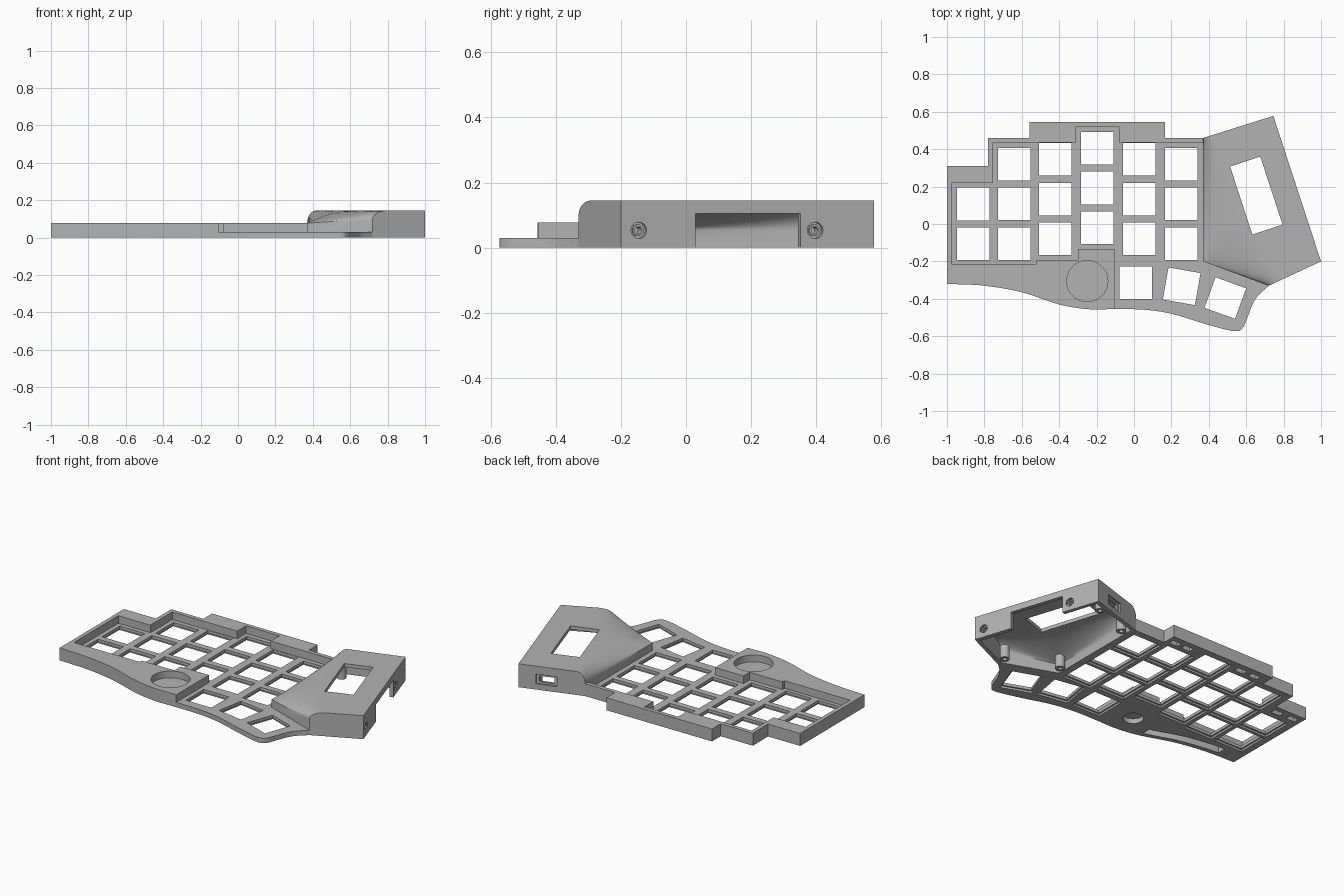
import bpy, bmesh, math
from mathutils import Vector, Matrix

cube = bpy.data.objects.get("Cube")
if cube:
    bpy.data.objects.remove(cube)

grey = bpy.data.materials.new("plain grey")
grey.use_nodes = True
COLOUR = (0.45, 0.45, 0.45, 1)
grey.diffuse_color = COLOUR
grey.node_tree.nodes["Principled BSDF"].inputs["Base Color"].default_value = COLOUR


def finish(name, bm):
    bmesh.ops.recalc_face_normals(bm, faces=bm.faces)
    mesh = bpy.data.meshes.new(name)
    bm.to_mesh(mesh)
    bm.free()
    mesh.materials.append(grey)
    obj = bpy.data.objects.new(name, mesh)
    bpy.context.collection.objects.link(obj)
    return obj


def prism(name, outline, z0, z1):
    bm = bmesh.new()
    face = bm.faces.new([bm.verts.new((x, y, z0)) for x, y in outline])
    ext = bmesh.ops.extrude_face_region(bm, geom=[face])
    bmesh.ops.translate(bm, vec=(0, 0, z1 - z0),
                        verts=[g for g in ext["geom"] if isinstance(g, bmesh.types.BMVert)])
    return finish(name, bm)


def boxes(name, places, size):
    """places: (x, y, z, turn in degrees)"""
    bm = bmesh.new()
    for x, y, z, turn in places:
        m = (Matrix.Translation((x, y, z)) @ Matrix.Rotation(math.radians(turn), 4, "Z")
             @ Matrix.Diagonal((*size, 1)))
        bmesh.ops.create_cube(bm, size=1, matrix=m)
    return finish(name, bm)


def cylinders(name, places, radius, depth, axis=(0, 0, 1)):
    bm = bmesh.new()
    turn = Vector((0, 0, 1)).rotation_difference(Vector(axis)).to_matrix().to_4x4()
    for p in places:
        bmesh.ops.create_cone(bm, cap_ends=True, segments=40, radius1=radius, radius2=radius,
                              depth=depth, matrix=Matrix.Translation(p) @ turn)
    return finish(name, bm)


def cut(targets, cutter):
    cutter.hide_render = True
    for obj in targets:
        mod = obj.modifiers.new("cut", "BOOLEAN")
        mod.operation, mod.solver, mod.object = "DIFFERENCE", "EXACT", cutter
        deps = bpy.context.evaluated_depsgraph_get()
        mesh = bpy.data.meshes.new_from_object(obj.evaluated_get(deps))
        obj.modifiers.clear()
        obj.data = mesh
    bpy.data.objects.remove(cutter)


def spline(points, steps=6):
    """Smooth path through the points."""
    p = [Vector(q) for q in points]
    p = [2 * p[0] - p[1]] + p + [2 * p[-1] - p[-2]]
    out = []
    for a, b, c, d in zip(p, p[1:], p[2:], p[3:]):
        for k in range(steps):
            t = k / steps
            out.append(0.5 * (2 * b + (c - a) * t + (2 * a - 5 * b + 4 * c - d) * t**2
                              + (3 * b - a - 3 * c + d) * t**3))
    return out + [p[-2]]


# Key plate and raised rim
front_curve = spline([(-0.105, -0.455), (-0.25, -0.455), (-0.4, -0.43), (-0.6, -0.365),
                      (-0.8, -0.33), (-1, -0.32)])
thumb_curve = spline([(0.72, -0.33), (0.65, -0.4), (0.61, -0.49), (0.585, -0.55), (0.54, -0.573),
                      (0.4, -0.54), (0.2, -0.48), (0.05, -0.458), (-0.105, -0.455)])
back = [(-1, 0.31), (-0.78, 0.31), (-0.78, 0.46), (-0.56, 0.46), (-0.56, 0.545),
        (0.165, 0.545), (0.165, 0.46), (0.37, 0.46)]
inner = [(0.37, 0.435), (-0.08, 0.435), (-0.08, 0.52), (-0.31, 0.52), (-0.31, 0.435),
         (-0.755, 0.435), (-0.755, 0.22), (-0.975, 0.22), (-0.975, -0.215),
         (-0.525, -0.215), (-0.525, -0.195), (-0.3, -0.195), (-0.3, -0.135), (-0.105, -0.135)]
plate = prism("key_plate", thumb_curve[:-1] + front_curve + back + [(0.37, -0.2)], 0, 0.03)
rim = prism("raised_rim", front_curve + back + inner, 0.03, 0.077)

# Key openings, with a wider step underneath
columns = [(-0.86, 0.107, 2), (-0.64, 0.32, 3), (-0.42, 0.345, 3),
           (-0.197, 0.405, 3), (0.027, 0.345, 3), (0.252, 0.32, 3)]
keys = [(x, top - 0.2125 * row, 0) for x, top, count in columns for row in range(count)]
keys += [(0.01, -0.313, 0), (0.255, -0.333, -10), (0.488, -0.396, -20)]
cut([plate], boxes("key_cutter", [(x, y, 0.02, a) for x, y, a in keys], (0.174, 0.174, 0.1)))
cut([plate], boxes("step_cutter", [(x, y, 0, a) for x, y, a in keys], (0.194, 0.194, 0.024)))

# Round knob recess with a hole through it
knob = (-0.25, -0.305)
cut([rim], cylinders("recess_cutter", [(*knob, 0.08)], 0.11, 0.09))
cut([plate], cylinders("knob_cutter", [(*knob, 0)], 0.058, 0.2))

# Pockets on the underside
upper_side = [(p.x, p.y + 0.085) for p in front_curve if -0.88 < p.x < -0.4]
lower_side = [(p.x, p.y + 0.03) for p in front_curve if -0.88 < p.x < -0.4]
cut([plate, rim], prism("pocket_cutter", upper_side + lower_side[::-1], -0.01, 0.06))
slots = [(-0.94, 0.262, 0, 0), (-0.83, 0.262, 0, 0), (-0.47, 0.49, 0, 0),
         (-0.37, 0.49, 0, 0), (0.02, 0.49, 0, 0), (0.11, 0.49, 0, 0)]
cut([plate, rim], boxes("slot_cutter", slots, (0.06, 0.035, 0.09)))


# Hollow housing whose flat top rolls down to the key plate
def housing_solid(name, A, F, G, D, C, bottom, low, high_low, top):
    A, F, G, D, C = (Vector(p) for p in (A, F, G, D, C))
    ridge_a, ridge_g = A.lerp(C, 0.13), G.lerp(D, 0.3)
    half, arc = 10, 10
    bm = bmesh.new()
    rows = []
    for i in range(2 * half + 1):
        s = i / (2 * half)
        foot = A.lerp(F, 2 * s) if i <= half else F.lerp(G, 2 * s - 1)
        z0 = low + (high_low - low) * max(0, 2 * s - 1)
        crest = ridge_a.lerp(ridge_g, s)
        row = []
        for j in range(arc + 1):
            angle = j / arc * math.pi / 2
            u = 1 - math.cos(angle)
            w = abs(2 * s - 1)
            rise = w * math.sin(angle) + (1 - w) * math.sin(u * math.pi / 2)
            row.append(bm.verts.new((*foot.lerp(crest, u), z0 + (top - z0) * rise)))
        rows.append(row)
    for r, q in zip(rows, rows[1:]):
        for j in range(arc):
            bm.faces.new((r[j], r[j + 1], q[j + 1], q[j]))
    a, f, g, d, c = (bm.verts.new((*p, bottom)) for p in (A, F, G, D, C))
    dt, ct = (bm.verts.new((*p, top)) for p in (D, C))
    edge = [r[0] for r in rows]
    bm.faces.new([r[-1] for r in rows] + [dt, ct])
    bm.faces.new([a, f] + edge[half::-1])
    bm.faces.new([f, g] + edge[:half - 1:-1])
    bm.faces.new([g, d, dt] + rows[-1][::-1])
    bm.faces.new([a] + rows[0] + [ct, c])
    bm.faces.new([c, ct, dt, d])
    bm.faces.new([a, f, g, d, c])
    return finish(name, bm)


C, D = Vector((0.745, 0.578)), Vector((1, -0.2))
A = Vector((0.37, 0.46))
housing = housing_solid("controller_housing", A, (0.37, -0.2), (0.72, -0.33), D, C,
                        0, 0.077, 0.1, 0.145)
cut([housing], housing_solid("cavity_cutter", (0.395, 0.443), (0.395, -0.185), (0.72, -0.303),
                             (0.967, -0.19), (0.732, 0.548), -0.02, 0.055, 0.08, 0.123))

# Display window and side opening, square to the outer wall
wall = (D - C).normalized()
normal = Vector((-wall.y, wall.x))
tilt = math.degrees(math.atan2(normal.y, normal.x))
cut([housing], boxes("window_cutter", [(0.654, 0.152, 0.12, tilt)], (0.17, 0.383, 0.2)))
mid = C.lerp(D, (C.y - 0.19) / (C.y - D.y))
cut([housing], boxes("opening_cutter", [(mid.x, mid.y, 0.045, tilt)], (0.12, 0.34, 0.12)))

# Screw holes in the outer wall, each with a raised collar inside
screws = [C.lerp(D, (C.y - y) / (C.y - D.y)) for y in (-0.145, 0.397)]
axis = (*normal, 0)


def at_depth(d):
    return [(*(p - normal * d), 0.053) for p in screws]


cut([housing], cylinders("counterbore_cutter", at_depth(0), 0.025, 0.024, axis))
collars = cylinders("screw_collars", at_depth(0.024), 0.018, 0.04, axis)
for part in (housing, collars):
    cut([part], cylinders("screw_cutter", at_depth(0.02), 0.011, 0.12, axis))

# Cable port in the back wall
port = C.lerp(A, 0.42)
along = math.degrees(math.atan2(C.y - A.y, C.x - A.x))
cut([housing], boxes("port_recess_cutter", [(*port, 0.065, along)], (0.125, 0.02, 0.06)))
cut([housing], boxes("port_cutter", [(*port, 0.065, along)], (0.09, 0.12, 0.036)))

# Standoffs inside the housing
posts = [(0.73, -0.26), (0.425, -0.14), (0.67, 0.5), (0.43, 0.4)]
standoffs = cylinders("standoffs", [(x, y, 0.04) for x, y in posts], 0.028, 0.08)
cut([standoffs], cylinders("thread_cutter", [(x, y, 0) for x, y in posts], 0.013, 0.06))

# Smooth the curved walls, keep the corners crisp
bpy.ops.object.select_all(action="DESELECT")
for part in (plate, rim, housing, collars, standoffs):
    part.select_set(True)
    bpy.context.view_layer.objects.active = part
bpy.ops.object.shade_smooth_by_angle(angle=math.radians(30))
